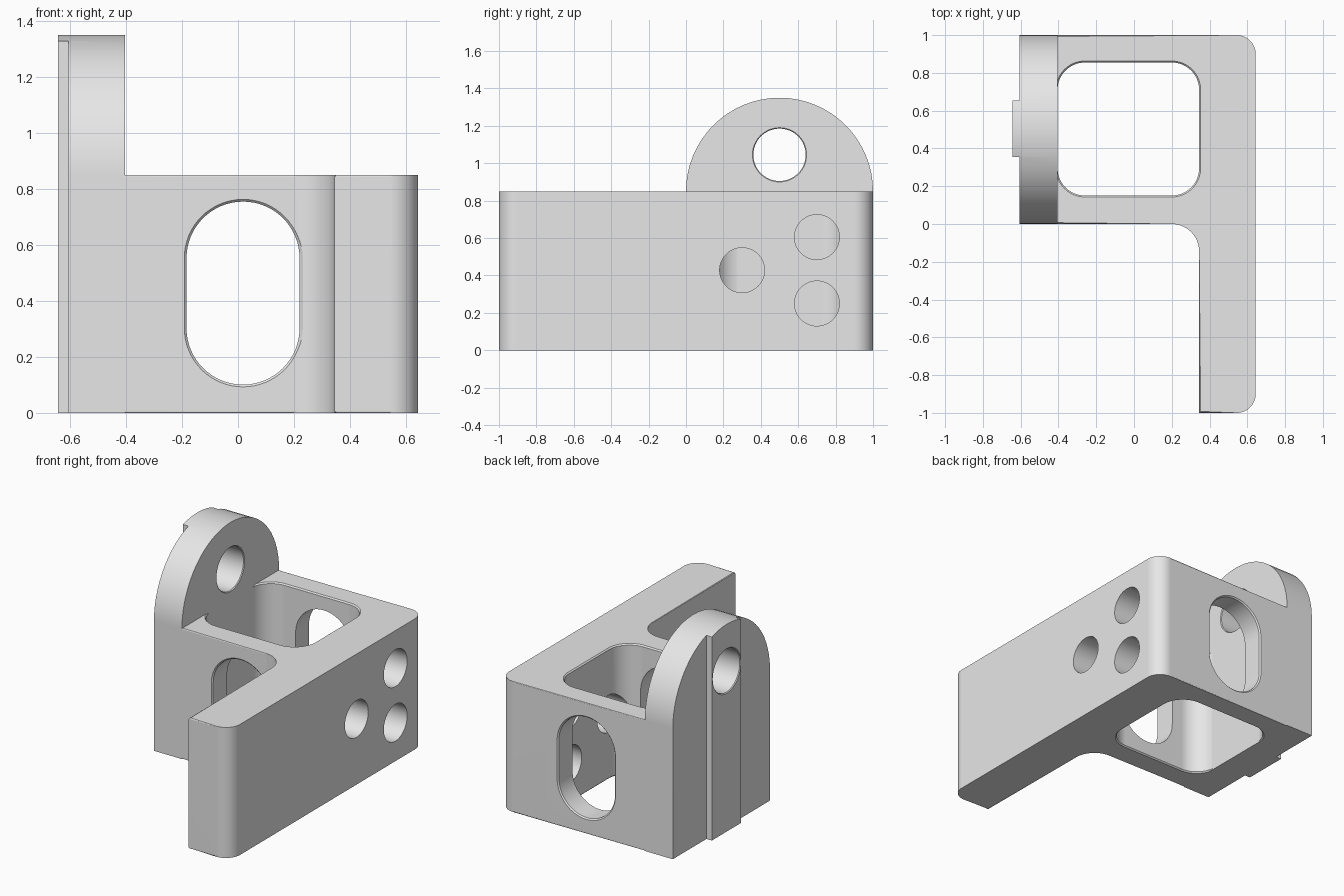
import bpy
import bmesh
from math import cos, sin, pi
from mathutils import Vector

if "Cube" in bpy.data.objects:
    bpy.data.objects.remove(bpy.data.objects["Cube"])

HEIGHT = 0.85            # height of the main body
SEGMENTS = 16            # steps per quarter arc
EDGE = 0.008             # small edge break

metal = bpy.data.materials.new("light grey metal")
metal.use_nodes = True
grey = (0.8, 0.8, 0.8, 1)
metal.diffuse_color = grey
for node in metal.node_tree.nodes:
    if node.type == "BSDF_PRINCIPLED":
        node.inputs["Base Color"].default_value = grey


def rounded(corners):
    """Outline of a right-angled polygon; each corner is (u, v, radius)."""
    points = []
    for i, (u, v, r) in enumerate(corners):
        p = Vector((u, v))
        if r == 0:
            points.append(p)
            continue
        a = (Vector(corners[i - 1][:2]) - p).normalized()
        b = (Vector(corners[(i + 1) % len(corners)][:2]) - p).normalized()
        centre = p + (a + b) * r
        for k in range(SEGMENTS + 1):
            t = k / SEGMENTS * pi / 2
            points.append(centre - b * r * cos(t) - a * r * sin(t))
    return points


def rectangle(cu, cv, hu, hv, r):
    return rounded([(cu - hu, cv - hv, r), (cu + hu, cv - hv, r),
                    (cu + hu, cv + hv, r), (cu - hu, cv + hv, r)])


def loft(name, axis, rings, rim=0):
    """Solid through (outline, depth) rings along an axis, rims optionally rounded."""
    place = {"x": lambda u, v, w: (w, u, v),
             "y": lambda u, v, w: (u, w, v),
             "z": lambda u, v, w: (u, v, w)}[axis]
    bm = bmesh.new()
    loops = [[bm.verts.new(place(p.x, p.y, w)) for p in outline]
             for outline, w in rings]
    count = len(loops[0])
    for low, high in zip(loops, loops[1:]):
        for i in range(count):
            j = (i + 1) % count
            bm.faces.new((low[i], low[j], high[j], high[i]))
    caps = [bm.faces.new(loops[0]), bm.faces.new(loops[-1])]
    if rim:
        edges = [e for cap in caps for e in cap.edges]
        bmesh.ops.bevel(bm, geom=edges, offset=rim, segments=2,
                        profile=0.5, affect="EDGES")
    bmesh.ops.remove_doubles(bm, verts=bm.verts[:], dist=1e-5)
    bmesh.ops.recalc_face_normals(bm, faces=bm.faces[:])
    mesh = bpy.data.meshes.new(name)
    bm.to_mesh(mesh)
    bm.free()
    mesh.materials.append(metal)
    obj = bpy.data.objects.new(name, mesh)
    bpy.context.collection.objects.link(obj)
    return obj


def cutter(axis, cu, cv, hu, hv, r, start, end, flare=0):
    """Rounded through-cut; flare chamfers its mouths at start and end."""
    over = 0.01
    inner = rectangle(cu, cv, hu, hv, r)
    if not flare:
        return loft("cutter", axis, [(inner, start - over), (inner, end + over)])
    g = flare + over
    outer = rectangle(cu, cv, hu + g, hv + g, r + g)
    return loft("cutter", axis, [(outer, start - over), (inner, start + flare),
                                 (inner, end - flare), (outer, end + over)])


def combine(target, tool, operation):
    mod = target.modifiers.new("boolean", "BOOLEAN")
    mod.operation = operation
    mod.solver = "EXACT"
    mod.object = tool
    bpy.context.view_layer.objects.active = target
    bpy.ops.object.modifier_apply(modifier=mod.name)
    bpy.data.objects.remove(tool)


# Body: box with one long side flange and a filleted inner corner
outline = rounded([(-0.5, 0, 0), (0.345, 0, 0.145), (0.345, -1, 0),
                   (0.644, -1, 0.1), (0.644, 1, 0.1), (-0.5, 1, 0)])
bracket = loft("bracket", "z", [(outline, 0), (outline, HEIGHT)], EDGE)

# Vertical pocket
combine(bracket, cutter("z", -0.03, 0.503, 0.375, 0.352, 0.145,
                        0, HEIGHT, EDGE), "DIFFERENCE")
# Long round-ended windows through front and back walls
combine(bracket, cutter("y", 0.018, 0.428, 0.202, 0.327, 0.202,
                        0, 1, EDGE), "DIFFERENCE")
# Three bolt holes in the flange
for y, z in ((0.3, 0.428), (0.7, 0.605), (0.7, 0.25)):
    combine(bracket, cutter("x", y, z, 0.12, 0.12, 0.12, 0.15, 0.644),
            "DIFFERENCE")

# Round-topped lug, cut back on both sides to leave a raised key
top = HEIGHT + 0.5
profile = rounded([(0, 0, 0), (1, 0, 0), (1, top, 0.5), (0, top, 0.5)])
lug = loft("lug", "x", [(profile, -0.644), (profile, -0.404)])
for near, far in ((-0.1, 0.354), (0.654, 1.1)):
    side = rounded([(near, -0.1, 0), (far, -0.1, 0), (far, 1.5, 0), (near, 1.5, 0)])
    combine(lug, loft("cutter", "x", [(side, -0.7), (side, -0.605)]), "DIFFERENCE")
# Pivot hole with chamfered mouths
combine(lug, cutter("x", 0.5, 1.045, 0.14, 0.14, 0.14, -0.644, -0.404, 0.005),
        "DIFFERENCE")
combine(bracket, lug, "UNION")

# Smooth the round surfaces and keep the flats flat
bpy.ops.object.select_all(action="DESELECT")
bracket.select_set(True)
bpy.context.view_layer.objects.active = bracket
bpy.ops.object.shade_smooth_by_angle(angle=pi / 9)
normals = bracket.modifiers.new("weighted normals", "WEIGHTED_NORMAL")
normals.keep_sharp = True
